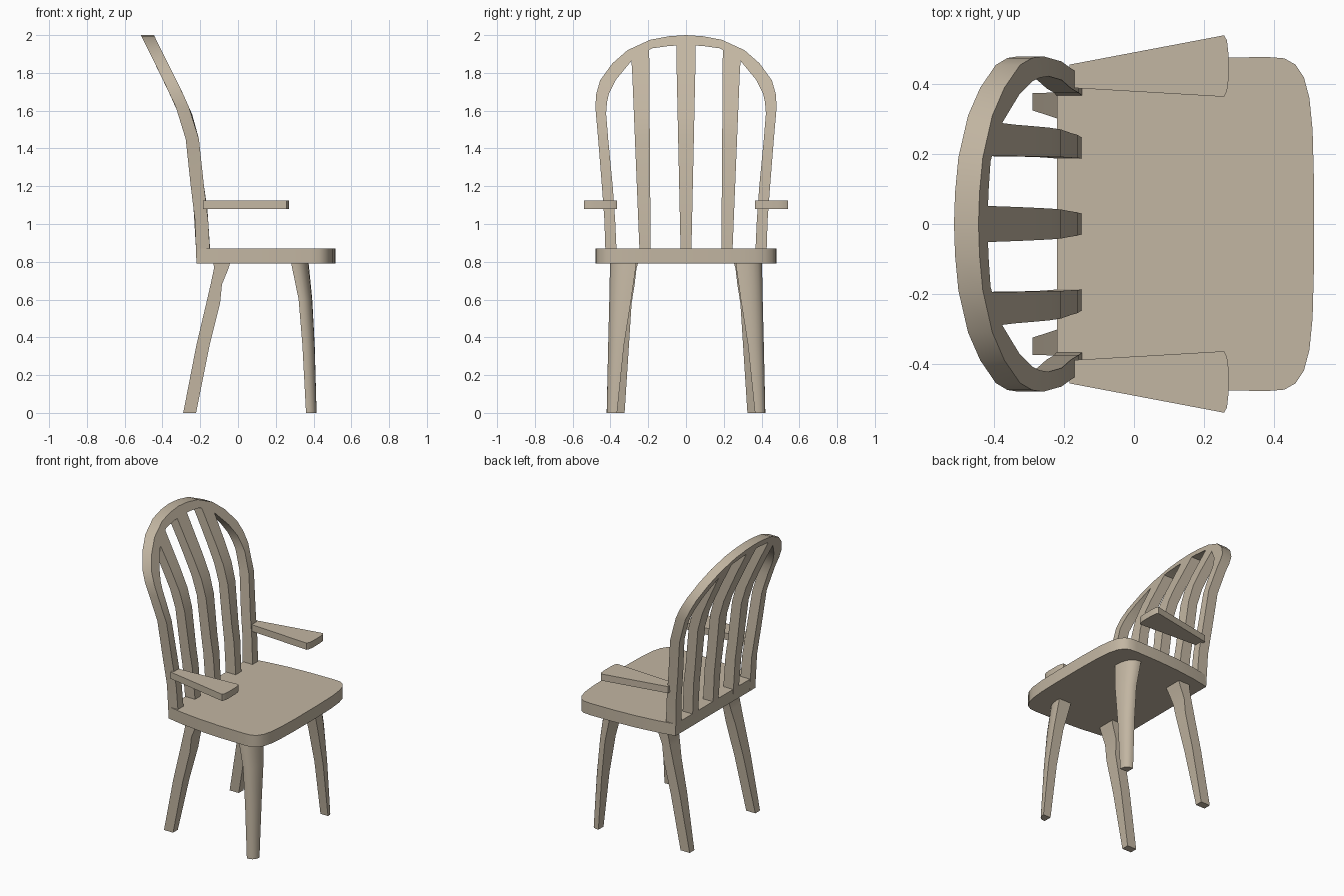
import bpy, bmesh, math

if "Cube" in bpy.data.objects:
    bpy.data.objects.remove(bpy.data.objects["Cube"])

# Warm grey-brown wood used on every part
wood = bpy.data.materials.new("wood")
wood.diffuse_color = (.54, .465, .36, 1)
wood.use_nodes = True
wood.node_tree.nodes["Principled BSDF"].inputs["Base Color"].default_value = wood.diffuse_color


def make(name, verts, faces):
    mesh = bpy.data.meshes.new(name)
    mesh.from_pydata(verts, [], faces)
    mesh.materials.append(wood)
    bm = bmesh.new()
    bm.from_mesh(mesh)
    bmesh.ops.recalc_face_normals(bm, faces=bm.faces)
    bm.to_mesh(mesh)
    bm.free()
    ob = bpy.data.objects.new(name, mesh)
    bpy.context.collection.objects.link(ob)
    bpy.ops.object.select_all(action='DESELECT')
    ob.select_set(True)
    bpy.context.view_layer.objects.active = ob
    bpy.ops.object.shade_smooth_by_angle(angle=math.radians(32))
    return ob


def loft(name, rings):
    """Skin equal-length rings and cap both ends."""
    n = len(rings[0])
    verts = [p for r in rings for p in r]
    faces = [tuple(range(n)), tuple(range((len(rings) - 1) * n, len(rings) * n))]
    for i in range(len(rings) - 1):
        for j in range(n):
            k = (j + 1) % n
            faces.append((i * n + j, i * n + k, (i + 1) * n + k, (i + 1) * n + j))
    return make(name, verts, faces)


def plate(name, outline, z0, z1):
    return loft(name, [[(x, y, z) for x, y in outline] for z in (z0, z1)])


def lerp_table(table, z):
    for a, b in zip(table, table[1:]):
        if z <= b[0]:
            t = (z - a[0]) / (b[0] - a[0])
            return a[1] + t * (b[1] - a[1])
    return table[-1][1]


# Side profile of the back: (height, x) for the rear and front surfaces
REAR = [(0.79, -0.22), (1.02, -0.228), (1.2, -0.25), (1.48, -0.28),
        (1.6, -0.32), (1.78, -0.405), (2.0, -0.515)]
FRONT = [(0.79, -0.145), (0.87, -0.148), (1.08, -0.162), (1.2, -0.18), (1.45, -0.207),
         (1.57, -0.238), (1.7, -0.296), (1.8, -0.346), (2.0, -0.445)]


def back_ring(a, b):
    """Four-point section across the back between two (y, z) points."""
    return [(lerp_table(REAR, a[1]), *a), (lerp_table(FRONT, a[1]), *a),
            (lerp_table(FRONT, b[1]), *b), (lerp_table(REAR, b[1]), *b)]


# Bent hoop: outer and inner edge pairs, up one side and down the other
half = [((.425, .80), (.365, .80)), ((.432, 1.02), (.375, 1.02)),
        ((.445, 1.2), (.388, 1.2)), ((.465, 1.45), (.412, 1.45)),
        ((.48, 1.62), (.423, 1.585)), ((.475, 1.69), (.418, 1.645)),
        ((.455, 1.76), (.408, 1.69)), ((.39, 1.85), (.37, 1.765)),
        ((.31, 1.92), (.285, 1.868)), ((.19, 1.975), (.18, 1.93)),
        ((.09, 1.994), (.085, 1.943))]
path = half + [((0, 2.0), (0, 1.946))]
path += [((-a[0], a[1]), (-b[0], b[1])) for a, b in reversed(half)]
loft("back_hoop", [back_ring(a, b) for a, b in path])


# Back slats, widening toward the top
def slat(name, bottom, top, tops):
    levels = [.83, .88, 1.08, 1.2, 1.46, 1.58, 1.7, 1.79]
    rings = []
    for z in levels:
        t = (z - .83) / 1.1
        a, b = (bottom[i] + t * (top[i] - bottom[i]) for i in (0, 1))
        rings.append(back_ring((a, z), (b, z)))
    rings.append(back_ring((top[0], tops[0]), (top[1], tops[1])))
    loft(name, rings)


slat("slat_middle", (-.028, .028), (-.052, .052), (1.965, 1.965))
for s, side in ((1, "left"), (-1, "right")):
    slat("slat_" + side, (s * .187, s * .245), (s * .195, s * .29), (1.945, 1.885))

# Seat: bowed sides, rounded front corners
edge = [(-.22, .425), (-.1, .448), (.05, .466), (.2, .475), (.38, .478), (.43, .474),
        (.462, .456), (.486, .42), (.502, .36), (.511, .27), (.515, .12)]
plate("seat", edge + [(x, -y) for x, y in reversed(edge)], .79, .87)

# Leg section with a rounded outer front corner, in 0..1 units
ROUND = [(0, 0), (1, 0), (1, .2)]
ROUND += [(.2 + .8 * math.cos(math.radians(a)), .2 + .8 * math.sin(math.radians(a)))
          for a in (18, 36, 54, 72)]
ROUND += [(.2, 1), (0, 1)]
SQUARE = [(0, 0), (1, 0), (1, 1), (0, 1)]
# Leg levels: z, x min, x max, y min, y max
FRONT_LEG = [(0, .36, .416, .365, .42), (.36, .341, .406, .328, .412),
             (.6, .321, .393, .29, .406), (.8, .28, .373, .262, .402)]
REAR_LEG = [(0, -.29, -.222, .325, .375), (.36, -.22, -.15, .302, .376),
            (.58, -.168, -.095, .288, .376), (.68, -.145, -.085, .272, .376),
            (.765, -.127, -.05, .262, .376), (.8, -.13, -.04, .252, .376)]

for s, side in ((1, "left"), (-1, "right")):
    for name, table, shape in (("front_leg_", FRONT_LEG, ROUND), ("rear_leg_", REAR_LEG, SQUARE)):
        loft(name + side, [[(x0 + u * (x1 - x0), s * (y0 + v * (y1 - y0)), z) for u, v in shape]
                           for z, x0, x1, y0, y1 in table])
    # Flared armrest with softened front end
    arm = [(-.185, .39), (-.185, .456), (.258, .54), (.266, .525), (.27, .49),
           (.27, .41), (.266, .38), (.258, .364)]
    plate("armrest_" + side, [(x, s * y) for x, y in arm], 1.08, 1.125)
